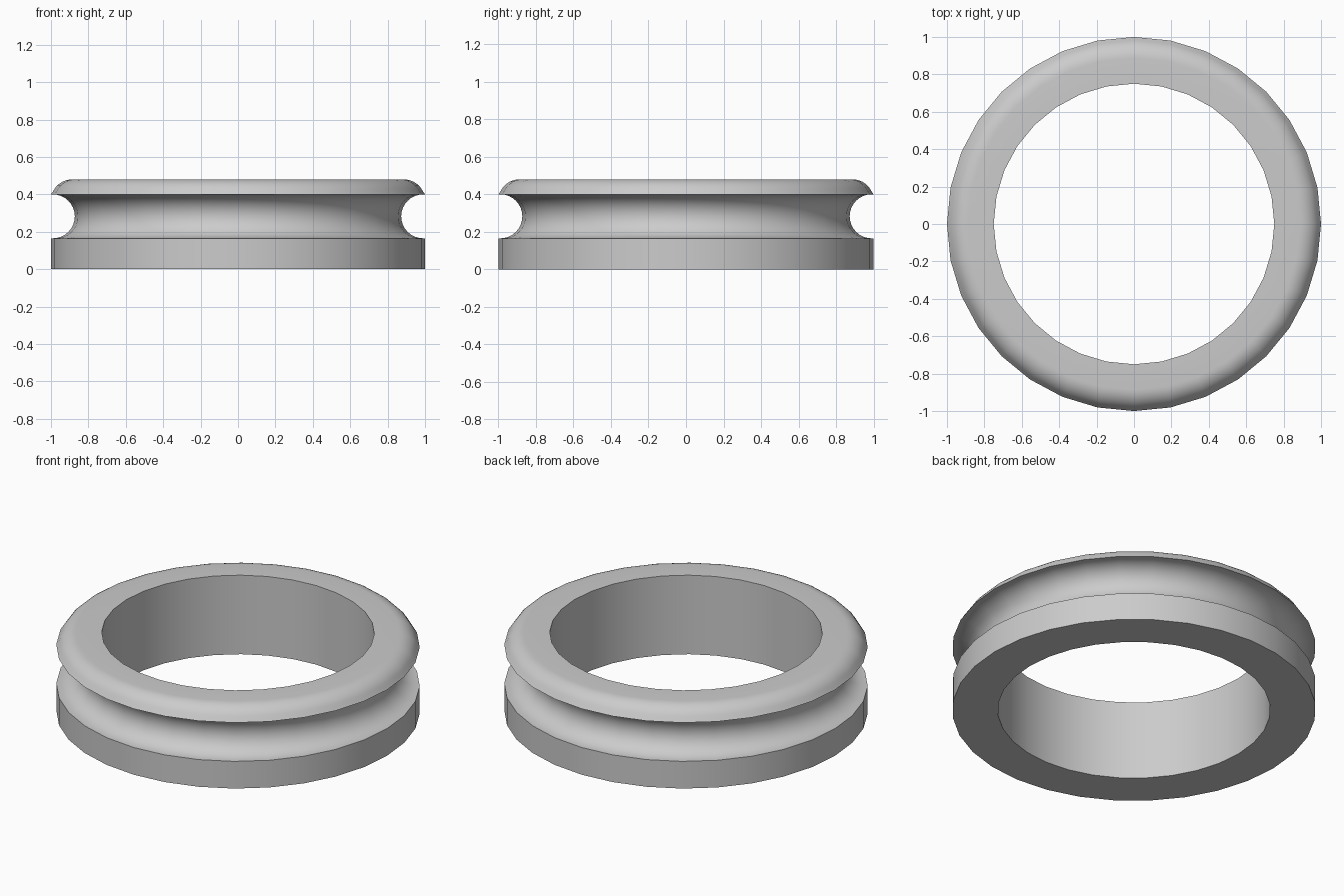
import bpy
import bmesh
from math import sin, cos, pi, radians

cube = bpy.data.objects.get("Cube")
if cube:
    bpy.data.objects.remove(cube, do_unlink=True)

SIDES = 32
INNER, OUTER, HEIGHT = 0.75, 1.0, 0.48
GROOVE_LOW, GROOVE_HIGH = 0.165, 0.40
GROOVE_R = (GROOVE_HIGH - GROOVE_LOW) / 2
GROOVE_X = 0.99
ROUND_R = 0.113


def arc(cx, cz, r, start, end, steps):
    """Points (radius, height) along a circular arc, angles in degrees."""
    angles = [radians(start + (end - start) * i / steps) for i in range(steps + 1)]
    return [(cx + r * cos(a), cz + r * sin(a)) for a in angles]


# Cross-section: flat base, straight rim, half-round groove, rounded top lip
groove = arc(GROOVE_X, GROOVE_LOW + GROOVE_R, GROOVE_R, 270, 90, 16)
lip = arc(OUTER - ROUND_R, HEIGHT - ROUND_R, ROUND_R, 17, 90, 8)
profile = ([(INNER, 0), (OUTER, 0), (OUTER, GROOVE_LOW)] + groove
           + [(OUTER, GROOVE_HIGH)] + lip[1:] + [(INNER, HEIGHT)])

# Revolve the closed section around the vertical axis
bm = bmesh.new()
verts = [bm.verts.new((r, 0, z)) for r, z in profile]
edges = [bm.edges.new((v, verts[(i + 1) % len(verts)])) for i, v in enumerate(verts)]
bmesh.ops.spin(bm, geom=verts + edges, cent=(0, 0, 0), axis=(0, 0, 1),
               angle=2 * pi, steps=SIDES, use_merge=True)
bmesh.ops.remove_doubles(bm, verts=bm.verts, dist=0.0005)
bmesh.ops.recalc_face_normals(bm, faces=bm.faces)
mesh = bpy.data.meshes.new("grooved_ring")
bm.to_mesh(mesh)
bm.free()

ring = bpy.data.objects.new("grooved_ring", mesh)
bpy.context.collection.objects.link(ring)

# Plain grey
colour = (0.6, 0.6, 0.6, 1)
grey = bpy.data.materials.new("light_grey")
grey.use_nodes = True
grey.diffuse_color = colour
grey.node_tree.nodes["Principled BSDF"].inputs["Base Color"].default_value = colour
mesh.materials.append(grey)

# Smooth curves, sharp rims
bpy.ops.object.select_all(action='DESELECT')
ring.select_set(True)
bpy.context.view_layer.objects.active = ring
bpy.ops.object.shade_smooth_by_angle(angle=radians(30))
